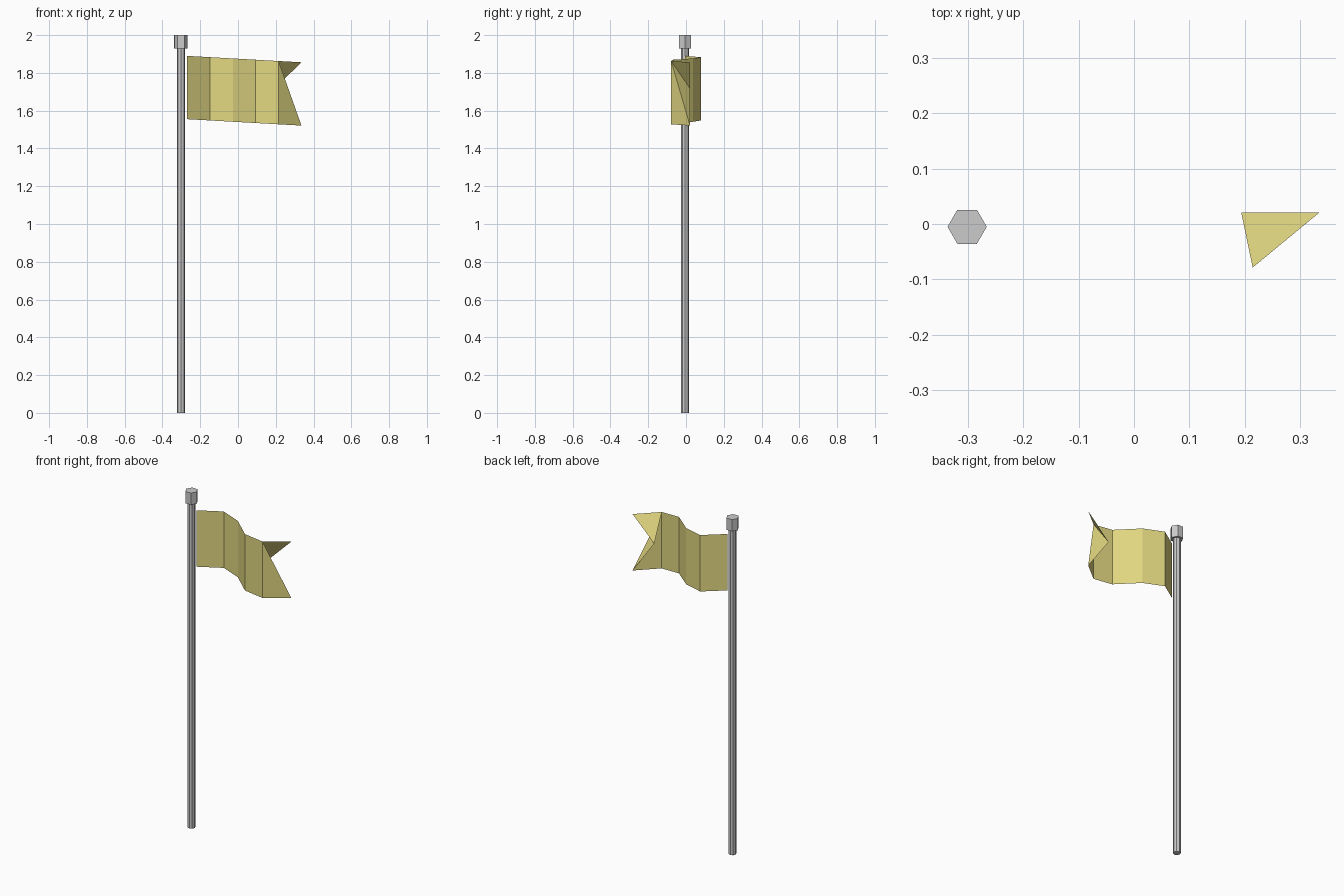
import bpy, bmesh, math

if "Cube" in bpy.data.objects:
    bpy.data.objects.remove(bpy.data.objects["Cube"])

POLE_X, POLE_Y = -0.302, -0.005


def prism(name, sides, radius, z0, z1):
    """Upright flat-sided prism with a corner on the x axis."""
    bm = bmesh.new()
    ring = [bm.verts.new((POLE_X + radius * math.cos(2 * math.pi * i / sides),
                          POLE_Y + radius * math.sin(2 * math.pi * i / sides), z0))
            for i in range(sides)]
    base = bm.faces.new(ring)
    top = bmesh.ops.extrude_face_region(bm, geom=[base], use_keep_orig=True)["geom"]
    bmesh.ops.translate(bm, vec=(0, 0, z1 - z0),
                        verts=[g for g in top if isinstance(g, bmesh.types.BMVert)])
    bmesh.ops.recalc_face_normals(bm, faces=bm.faces)
    return finish(name, bm)


def finish(name, bm):
    mesh = bpy.data.meshes.new(name)
    bm.to_mesh(mesh)
    bm.free()
    obj = bpy.data.objects.new(name, mesh)
    bpy.context.collection.objects.link(obj)
    return obj


# Pole and cap
prism("pole", 8, 0.021, 0.0, 1.93)
prism("pole_cap", 6, 0.0355, 1.93, 2.0)

# Waving cloth: vertical strips following a sine, sagging slightly outward
SEGMENTS, STEP, HEIGHT = 5, 0.1212, 0.335
bm = bmesh.new()
top, bottom = [], []
for i in range(SEGMENTS + 1):
    x = -0.27 + STEP * i
    y = POLE_Y + 0.087 * math.sin(math.radians(75.5) * i)
    z = 1.89 - 0.0068 * i
    top.append(bm.verts.new((x, y, z)))
    bottom.append(bm.verts.new((x, y, z - HEIGHT)))
for i in range(SEGMENTS - 1):
    bm.faces.new((bottom[i], bottom[i + 1], top[i + 1], top[i]))

# Swallowtail end: a fan from the last full strip around the notch
notch = bm.verts.new((0.194, top[-1].co.y, 1.718))
fan = [bottom[-2], bottom[-1], notch, top[-1]]
for a, b in zip(fan, fan[1:]):
    bm.faces.new((top[-2], a, b))
flag = finish("flag", bm)

cloth = bpy.data.materials.new("yellow_cloth")
cloth.diffuse_color = (0.76, 0.68, 0.22, 1)
cloth.use_nodes = True
cloth.node_tree.nodes["Principled BSDF"].inputs["Base Color"].default_value = cloth.diffuse_color
flag.data.materials.append(cloth)
